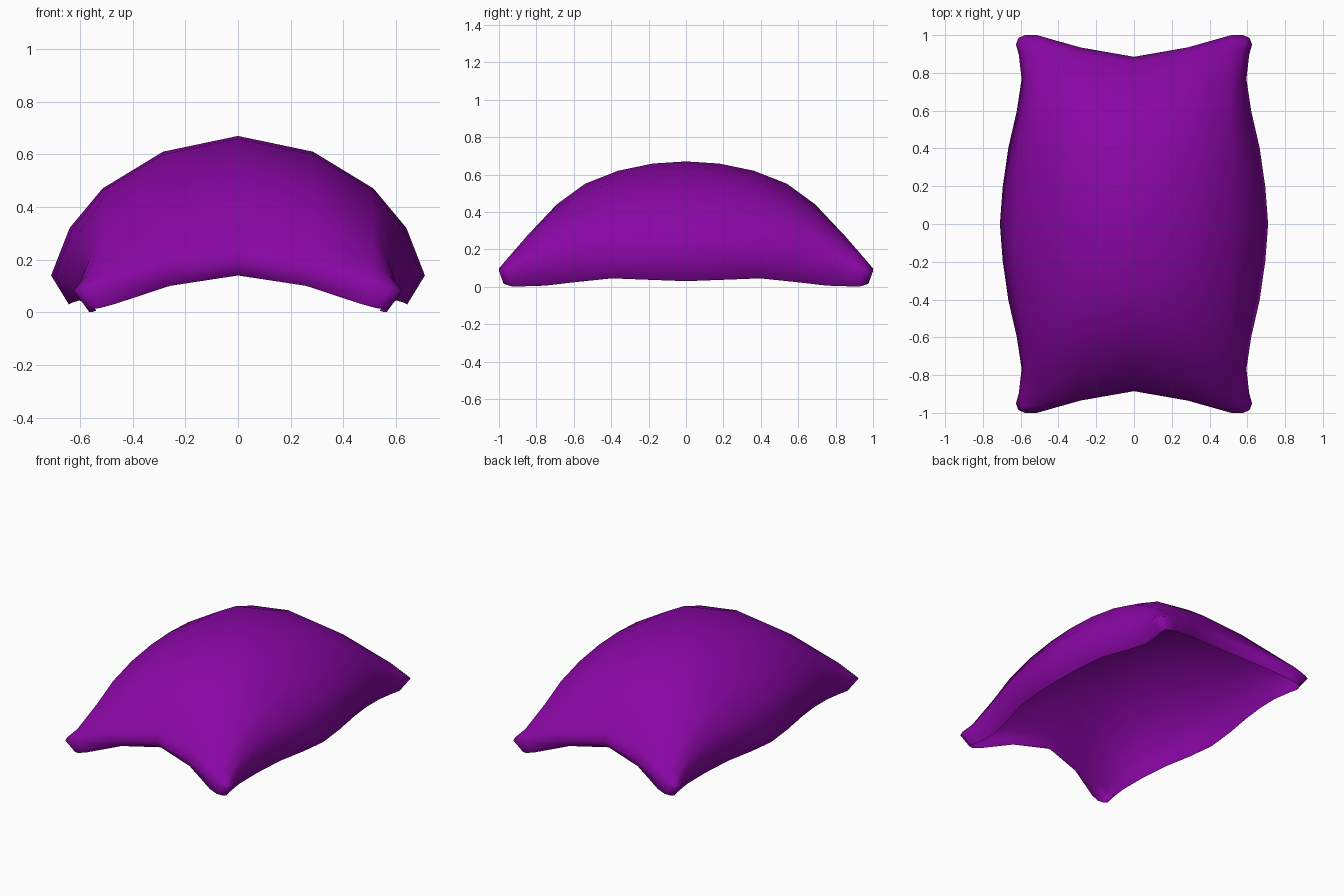
import bpy, bmesh

if "Cube" in bpy.data.objects:
    bpy.data.objects.remove(bpy.data.objects["Cube"])

# rows run from the middle (v=0) to the end (v=1), columns from the centre line to the side
ROWS = [0, .2, .41, .61, .78, .91, .965, 1]
SIDE_X = [.71, .695, .665, .62, .595, .61, .625, .612]     # half width of each row
ROW_H = [1, .975, .89, .74, .51, .25, .11, 0]              # height falloff towards the ends
LOW_Z = [.03, .037, .045, .025, .006, .002, .002, .012]    # lower lip along the sides
COL_X = [0, .285, .515]
END_Y = [.885, .935, 1.0, 1.0, .985]                       # concave end, pointed corners
COL_H = [1, .887, .623, .34, 0]                            # height falloff towards the sides


def plan(i, j):
    """Plan position of grid point (row i, column j)."""
    w = SIDE_X[i]
    x = COL_X[j] if j < 3 else (COL_X[2] + .64 * (w - COL_X[2]) if j == 3 else w)
    return x, ROWS[i] * END_Y[j], x / w


def top_point(i, j):
    x, y, u = plan(i, j)
    v2 = ROWS[i] ** 2
    base = .08 + .06 * (1 - v2) + .11 * v2 * (1 - u * u) ** 1.5
    return x, y, base + .53 * COL_H[j] * ROW_H[i]


def lip_point(i, j):
    x, y, u = plan(i, j)
    arch = .128 * (1 - u * u) ** 1.5
    return x * .905, y * (.94 + .04 * u * u), LOW_Z[i] + arch


# one quarter of the cover: domed cloth whose hem curls inwards all round
bm = bmesh.new()
R, C = len(ROWS), len(COL_H)
top = [[bm.verts.new(top_point(i, j)) for j in range(C)] for i in range(R)]
rim = [row[-1] for row in top] + top[-1][-2::-1]
path = [(i, C - 1) for i in range(R)] + [(R - 1, j) for j in range(C - 2, -1, -1)]
lip = [bm.verts.new(lip_point(i, j)) for i, j in path]
for i in range(R - 1):
    for j in range(C - 1):
        bm.faces.new((top[i][j], top[i][j + 1], top[i + 1][j + 1], top[i + 1][j]))
for k in range(len(rim) - 1):
    bm.faces.new((rim[k], lip[k], lip[k + 1], rim[k + 1]))
for f in bm.faces:
    f.smooth = True
mesh = bpy.data.meshes.new("draped_cover")
bm.to_mesh(mesh)
bm.free()
cover = bpy.data.objects.new("draped_cover", mesh)
bpy.context.collection.objects.link(cover)

# mirror the quarter to all four corners
mirror = cover.modifiers.new("Mirror", 'MIRROR')
mirror.use_axis = (True, True, False)
mirror.use_clip = True

# purple cloth
cloth = bpy.data.materials.new("purple_cloth")
cloth.diffuse_color = (.25, .002, .37, 1)
cloth.use_nodes = True
cloth.node_tree.nodes["Principled BSDF"].inputs["Base Color"].default_value = cloth.diffuse_color
mesh.materials.append(cloth)
